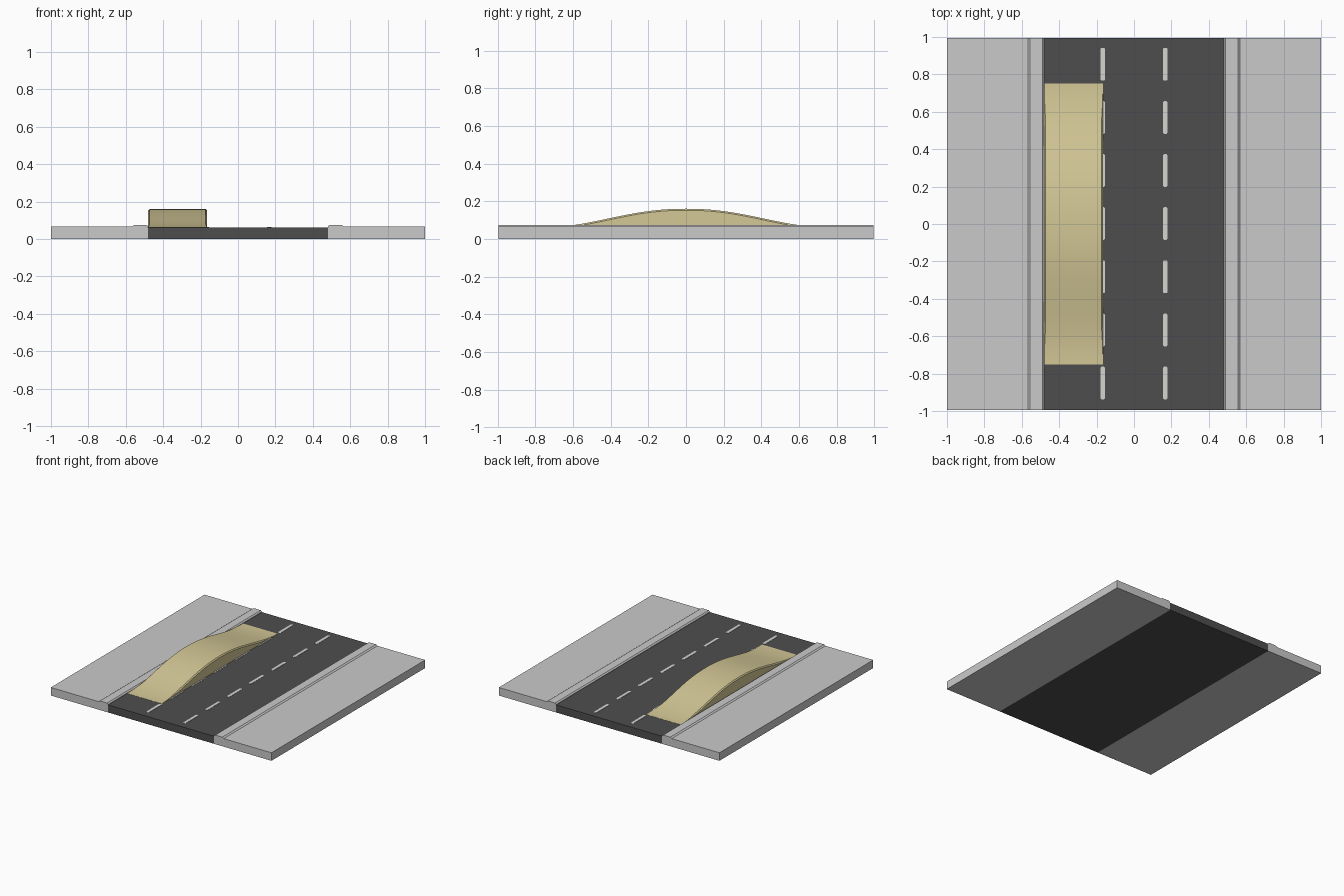
import bpy, bmesh, math

if "Cube" in bpy.data.objects:
    bpy.data.objects.remove(bpy.data.objects["Cube"])

HALF = 0.995   # half length along y


def material(name, rgb):
    m = bpy.data.materials.new(name)
    m.diffuse_color = (*rgb, 1)
    m.use_nodes = True
    m.node_tree.nodes["Principled BSDF"].inputs["Base Color"].default_value = m.diffuse_color
    return m


CONCRETE = material("pale concrete", (0.59, 0.59, 0.59))
ASPHALT = material("dark asphalt", (0.076, 0.076, 0.076))
PAINT = material("white paint", (0.66, 0.66, 0.64))
SAND = material("sandy yellow", (0.66, 0.58, 0.31))


def finish(name, bm, mat):
    bmesh.ops.recalc_face_normals(bm, faces=bm.faces)
    me = bpy.data.meshes.new(name)
    bm.to_mesh(me)
    bm.free()
    me.materials.append(mat)
    ob = bpy.data.objects.new(name, me)
    bpy.context.collection.objects.link(ob)
    return ob


def extrude(bm, points, offset):
    """Closed prism from a 3D outline."""
    face = bm.faces.new([bm.verts.new(p) for p in points])
    out = bmesh.ops.extrude_face_region(bm, geom=[face], use_keep_orig=True)
    verts = [g for g in out["geom"] if isinstance(g, bmesh.types.BMVert)]
    bmesh.ops.translate(bm, verts=verts, vec=offset)


# road bed
ROAD = 0.062
bm = bmesh.new()
extrude(bm, [(x, -HALF, z) for x, z in
             [(-0.48, 0), (0.48, 0), (0.48, ROAD), (-0.48, ROAD)]], (0, 2 * HALF, 0))
finish("road", bm, ASPHALT)

# pavements with a raised kerb, one on each side
profile = [(0.48, 0), (1, 0), (1, 0.066), (0.567, 0.066), (0.555, 0.075),
           (0.49, 0.075), (0.48, 0.066)]
for side, label in ((-1, "left"), (1, "right")):
    bm = bmesh.new()
    extrude(bm, [(side * x, -HALF, z) for x, z in profile], (0, 2 * HALF, 0))
    finish(label + "_pavement", bm, CONCRETE)

# two rows of dashed lane markings, thin plates with clipped corners
for side, label in ((-1, "left"), (1, "right")):
    bm = bmesh.new()
    for i in range(-3, 4):
        cx, cy, w, h, c = side * 0.167, i * 0.284 + 0.002, 0.012, 0.088, 0.006
        outline = [(w, h - c), (w - c, h), (c - w, h), (-w, h - c),
                   (-w, c - h), (c - w, -h), (w - c, -h), (w, c - h)]
        extrude(bm, [(cx + x, cy + y, ROAD - 0.001) for x, y in outline], (0, 0, 0.003))
    finish(label + "_lane_dashes", bm, PAINT)

# hump in the left lane: bell-shaped strip with softened long edges
LENGTH, N = 0.75, 48
bm = bmesh.new()
rings = []
for i in range(N + 1):
    y = LENGTH * (2 * i / N - 1)
    rise = 0.001 + 0.098 * math.cos(math.pi / 2 * abs(y / LENGTH) ** 1.1) ** 2
    top = ROAD + rise
    b = min(0.008, rise * 0.4)
    section = [(-0.48, ROAD - 0.002), (-0.48, top - b), (-0.48 + b, top),
               (-0.166 - b, top), (-0.166, top - b), (-0.166, ROAD - 0.002)]
    rings.append([bm.verts.new((x, y, z)) for x, z in section])
for a, c in zip(rings, rings[1:]):
    for k in range(6):
        j = (k + 1) % 6
        bm.faces.new((a[k], a[j], c[j], c[k]))
bm.faces.new(rings[0])
bm.faces.new(rings[-1])
hump = finish("lane_hump", bm, SAND)
bpy.context.view_layer.objects.active = hump
hump.select_set(True)
bpy.ops.object.shade_smooth_by_angle(angle=math.radians(30))
